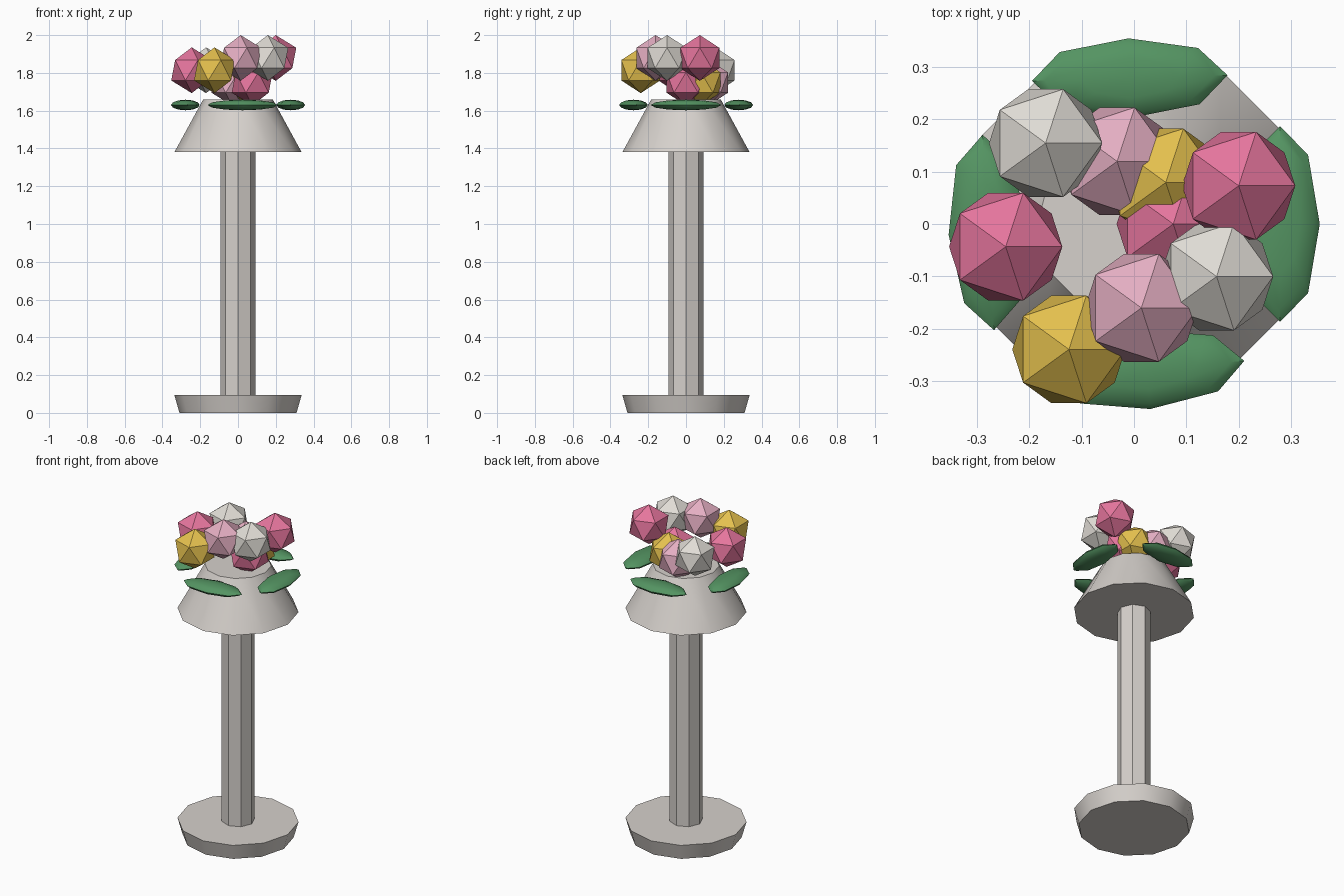
import bpy, math

if "Cube" in bpy.data.objects:
    bpy.data.objects.remove(bpy.data.objects["Cube"])


def material(name, rgb):
    """Flat colour given as sRGB 0-255, stored as linear values."""
    m = bpy.data.materials.new(name)
    lin = [((c / 255 + 0.055) / 1.055) ** 2.4 for c in rgb]
    m.diffuse_color = (*lin, 1)
    m.use_nodes = True
    m.node_tree.nodes["Principled BSDF"].inputs["Base Color"].default_value = m.diffuse_color
    return m


STONE = material("warm_stone", (214, 209, 204))
GREEN = material("leaf_green", (84, 148, 98))
PETALS = [material("deep_pink", (229, 117, 157)),
          material("soft_white", (224, 220, 213)),
          material("pale_pink", (228, 174, 194)),
          material("golden_yellow", (228, 192, 78))]


def finish(name, mat, smooth=None):
    ob = bpy.context.object
    ob.name = name
    ob.data.materials.append(mat)
    if smooth:
        bpy.ops.object.shade_smooth_by_angle(angle=math.radians(smooth))
    return ob


def frustum(name, sides, r_bottom, r_top, z0, z1):
    bpy.ops.mesh.primitive_cone_add(vertices=sides, radius1=r_bottom, radius2=r_top,
                                    depth=z1 - z0, location=(0, 0, (z0 + z1) / 2))
    return finish(name, STONE, 35)


# Stone stand: foot, eight-sided column and tapered planter
frustum("foot", 12, 0.31, 0.337, 0, 0.095)
frustum("column", 8, 0.093, 0.093, 0.095, 1.38)
frustum("planter", 12, 0.337, 0.185, 1.38, 1.658)

# Four flattened leaves around the rim
for k in range(4):
    a = 1.6 * k
    bpy.ops.mesh.primitive_uv_sphere_add(
        segments=8, ring_count=6, radius=1, rotation=(0, 0, a),
        location=(0.279 * math.cos(a), 0.279 * math.sin(a), 1.63))
    bpy.context.object.scale = (0.076, 0.187, 0.028)
    bpy.ops.object.transform_apply(location=False, rotation=False, scale=True)
    finish(f"leaf_{k + 1}", GREEN, 35)

# Faceted blossoms in a spiral, at three heights, cycling four colours
RADII = [0.075, 0.229, 0.161, 0.10, 0.249, 0.187, 0.124, 0.27, 0.213]
for i, r in enumerate(RADII):
    a = 2.4 * i
    bpy.ops.mesh.primitive_ico_sphere_add(
        subdivisions=1, radius=0.121,
        location=(r * math.cos(a), r * math.sin(a), 1.749 + 0.065 * (i % 3)))
    finish(f"blossom_{i + 1}", PETALS[i % 4])
